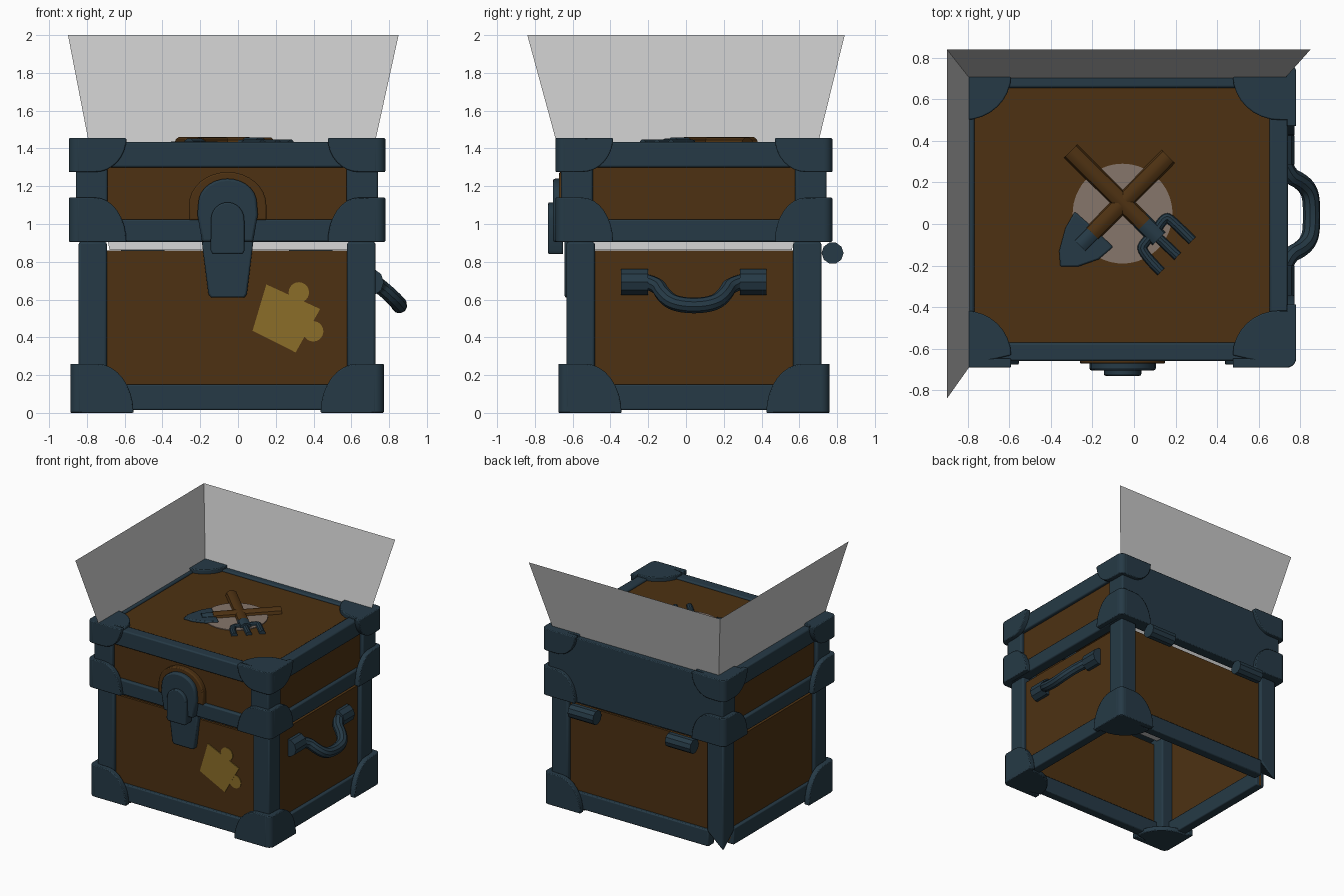
import bpy, bmesh, math
from mathutils import Vector

if "Cube" in bpy.data.objects:
    bpy.data.objects.remove(bpy.data.objects["Cube"])

CX, CY = -0.058, 0.042      # chest centre


def material(name, rgb):
    m = bpy.data.materials.new(name)
    m.diffuse_color = (*rgb, 1)
    m.use_nodes = True
    m.node_tree.nodes["Principled BSDF"].inputs["Base Color"].default_value = m.diffuse_color
    return m


WOOD = material("brown wood", (0.075, 0.031, 0.006))
METAL = material("dark blue metal", (0.019, 0.042, 0.061))
GOLD = material("dull gold", (0.26, 0.155, 0.022))
GLOW = material("pale glow", (0.58, 0.58, 0.58))
DISC = material("dusty disc", (0.24, 0.18, 0.145))


def finish(name, bm, mat, bevel=0):
    bmesh.ops.recalc_face_normals(bm, faces=bm.faces)
    me = bpy.data.meshes.new(name)
    bm.to_mesh(me)
    bm.free()
    me.materials.append(mat)
    ob = bpy.data.objects.new(name, me)
    bpy.context.collection.objects.link(ob)
    if bevel:
        b = ob.modifiers.new("bevel", 'BEVEL')
        b.width, b.segments, b.limit_method = bevel, 2, 'ANGLE'
    return ob


def add_prism(bm, pts, depth):
    face = bm.faces.new([bm.verts.new(p) for p in pts])
    out = bmesh.ops.extrude_face_region(bm, geom=[face])
    moved = [v for v in out["geom"] if isinstance(v, bmesh.types.BMVert)]
    bmesh.ops.translate(bm, verts=moved, vec=Vector(depth))


def prism(name, pts, depth, mat, bevel=0):
    bm = bmesh.new()
    add_prism(bm, pts, depth)
    return finish(name, bm, mat, bevel)


def box(name, x, y, z, mat, bevel=0):
    (x0, x1), (y0, y1) = sorted(x), sorted(y)
    pts = [(x0, y0, z[0]), (x1, y0, z[0]), (x1, y1, z[0]), (x0, y1, z[0])]
    return prism(name, pts, (0, 0, z[1] - z[0]), mat, bevel)


def tube(name, pts, radius, mat, flat=1.0, kind='NURBS'):
    cu = bpy.data.curves.new(name, 'CURVE')
    cu.dimensions, cu.bevel_depth, cu.bevel_resolution = '3D', radius, 3
    cu.use_fill_caps = True
    sp = cu.splines.new(kind)
    sp.points.add(len(pts) - 1)
    for p, co in zip(sp.points, pts):
        p.co = (co[0], co[1], co[2] / flat, 1)
    if kind == 'NURBS':
        sp.use_endpoint_u, sp.order_u, sp.resolution_u = True, 3, 6
    tmp = bpy.data.objects.new(name, cu)
    bpy.context.collection.objects.link(tmp)
    bpy.context.view_layer.update()
    me = bpy.data.meshes.new_from_object(tmp.evaluated_get(bpy.context.evaluated_depsgraph_get()))
    bpy.data.objects.remove(tmp)
    for v in me.vertices:
        v.co.z *= flat
    me.materials.clear()
    me.materials.append(mat)
    ob = bpy.data.objects.new(name, me)
    bpy.context.collection.objects.link(ob)
    return ob


def arc(cx, cy, rx, ry, a0, a1, n):
    return [(cx + rx * math.cos(math.radians(a0 + (a1 - a0) * i / n)),
             cy + ry * math.sin(math.radians(a0 + (a1 - a0) * i / n))) for i in range(n + 1)]


def guard(name, sx, sy, hx, hy, z, up, w, h, s, cap):
    """Corner cap: two side plates with curved edges, a round corner, an end plate."""
    r = 0.045
    ox, oy = CX + sx * hx, CY + sy * hy
    side = [(r, 0)] + arc(s, 0, w - s, h, 0, 90, 8) + [(r, h)]
    bm = bmesh.new()
    add_prism(bm, [(ox - sx * u, oy, z + up * v) for u, v in side], (0, -sy * r, 0))
    add_prism(bm, [(ox, oy - sy * u, z + up * v) for u, v in side], (-sx * r, 0, 0))
    ring = arc(r, r, r, r, 0, 345, 23)
    add_prism(bm, [(ox - sx * u, oy - sy * v, z) for u, v in ring], (0, 0, up * h))
    if cap:
        flat = arc(r, r, r, r, 180, 270, 5) + arc(0.08, 0.06, w - 0.08, w - 0.09, 0, 90, 8) + [(0, w - 0.03)]
        add_prism(bm, [(ox - sx * u, oy - sy * v, z) for u, v in flat], (0, 0, up * 0.04))
    finish(name, bm, METAL, 0.006)


# Lower body frame and guards
HX, HY, LX, LY = 0.786, 0.675, 0.80, 0.703
for sx in (-1, 1):
    for sy in (-1, 1):
        ox, oy = CX + sx * HX, CY + sy * HY
        post = box("body_post", (ox, ox - sx * 0.15), (oy, oy - sy * 0.15), (0.012, 0.905), METAL, 0.012)
        if (sx, sy) == (-1, 1):     # bare corner, mitred at the foot
            for v in post.data.vertices:
                if v.co.z < 0.1 and (abs(v.co.x - ox) > 0.01 or abs(v.co.y - oy) > 0.01):
                    v.co.z += 0.13
        else:
            guard("body_guard", sx, sy, 0.83, 0.718, 0, 1, 0.335, 0.26, 0.14, True)
        ox, oy = CX + sx * LX, CY + sy * LY
        box("lid_post", (ox, ox - sx * 0.168), (oy, oy - sy * 0.168), (0.905, 1.40), METAL, 0.012)
        guard("lid_lower_guard", sx, sy, 0.838, 0.733, 0.905, 1, 0.305, 0.235, 0.14, False)
        guard("lid_upper_guard", sx, sy, 0.838, 0.733, 1.455, -1, 0.305, 0.18, 0.14, True)

# Rails and wooden panels on each side
for s in (-1, 1):
    fy, fx = CY + s * HY, CX + s * HX
    xs, ys = (CX - HX + 0.14, CX + HX - 0.14), (CY - HY + 0.14, CY + HY - 0.14)
    box("body_rail", xs, (fy - s * 0.003, fy - s * 0.08), (0.015, 0.15), METAL, 0.008)
    box("body_rail", (fx - s * 0.003, fx - s * 0.08), ys, (0.015, 0.15), METAL, 0.008)
    box("body_panel", xs, (fy - s * 0.03, fy - s * 0.05), (0.02, 0.86), WOOD)
    box("body_panel", (fx - s * 0.03, fx - s * 0.05), ys, (0.02, 0.86), WOOD)
    fy, fx = CY + s * LY, CX + s * LX
    xs, ys = (CX - LX + 0.04, CX + LX - 0.04), (CY - LY + 0.04, CY + LY - 0.04)
    for z in ((0.905, 1.025), (1.30, 1.435)):
        box("lid_rail", xs, (fy - s * 0.002, fy - s * 0.09), z, METAL, 0.01)
        box("lid_rail", (fx - s * 0.002, fx - s * 0.09), ys, z, METAL, 0.01)
    box("lid_panel", (fx - s * 0.03, fx - s * 0.05), ys, (0.95, 1.35), WOOD)
box("lid_front_panel", xs, (CY - LY + 0.03, CY - LY + 0.05), (0.95, 1.35), WOOD)
box("lid_back_plate", xs, (CY + LY, CY + LY - 0.04), (0.905, 1.435), METAL, 0.006)
box("lid_top_panel", (-0.80, 0.69), (-0.59, 0.68), (1.39, 1.42), WOOD)

# Light sheets rising out of the chest
bm = bmesh.new()
low = [bm.verts.new(p) for p in ((-0.68, -0.53, 0.862), (-0.68, 0.56, 0.862), (0.60, 0.56, 0.862), (0.60, -0.53, 0.862))]
high = [bm.verts.new(p) for p in ((-0.90, -0.84, 2), (-0.90, 0.84, 2), (0.85, 0.84, 2))]
bm.faces.new(low)
for i in range(2):
    bm.faces.new((low[i], low[i + 1], high[i + 1], high[i]))
finish("light_sheets", bm, GLOW)

# Latch: wooden arch, lid plate, raised tongue, lower plate
LXC = -0.055


def front(pts, y):
    return [(x, y, z) for x, z in pts]


arch = [(LXC + 0.205, 1.02)] + arc(LXC, 1.10, 0.205, 0.175, 0, 180, 16) + [(LXC - 0.205, 1.02)]
prism("latch_arch", front(arch, -0.672), (0, 0.06, 0), WOOD, 0.008)
plate = [(LXC + 0.135, 0.905), (LXC + 0.16, 1.05)] + arc(LXC, 1.11, 0.155, 0.13, 0, 180, 14) \
    + [(LXC - 0.16, 1.05), (LXC - 0.135, 0.905)]
prism("latch_plate", front(plate, -0.705), (0, 0.08, 0), METAL, 0.012)
tongue = [(LXC + 0.08, 0.84), (LXC + 0.09, 0.86)] + arc(LXC, 1.025, 0.088, 0.09, 0, 180, 12) \
    + [(LXC - 0.09, 0.86), (LXC - 0.08, 0.84)]
prism("latch_tongue", front(tongue, -0.73), (0, 0.08, 0), METAL, 0.008)
hasp = [(LXC + 0.09, 0.61), (LXC + 0.102, 0.63), (LXC + 0.138, 0.92),
        (LXC - 0.138, 0.92), (LXC - 0.102, 0.63), (LXC - 0.09, 0.61)]
prism("latch_lower_plate", front(hasp, -0.642), (0, 0.05, 0), METAL, 0.01)

# Puzzle piece on the front panel
py = CY - HY + 0.024
piece = bmesh.new()
add_prism(piece, front([(0.15, 0.68), (0.435, 0.55), (0.305, 0.32), (0.077, 0.435)], py), (0, 0.008, 0))
for kx, kz in ((0.322, 0.638), (0.398, 0.432)):
    add_prism(piece, front(arc(kx, kz, 0.054, 0.054, 0, 345, 23), py + 0.0005), (0, 0.007, 0))
finish("puzzle_piece", piece, GOLD)

# Side handle
for y0, y1 in ((-0.345, -0.2), (0.285, 0.425)):
    tube("handle_mount", [(0.70, y0, 0.692), (0.70, y1, 0.692)], 0.072, METAL, kind='POLY')
half = [(0.715, -0.22, 0.695), (0.74, -0.15, 0.68), (0.80, -0.125, 0.63), (0.85, -0.07, 0.58)]
bail = half + [(0.855, 0.042, 0.565)] + [(x, 0.084 - y, z) for x, y, z in reversed(half)]
tube("handle_bail", bail, 0.042, METAL)

# Hinges
for x0, x1 in ((-0.62, -0.39), (0.27, 0.50)):
    tube("hinge", [(x0, 0.776, 0.846), (x1, 0.776, 0.846)], 0.058, METAL, kind='POLY')

# Lid emblem: disc with crossed spade and fork
prism("emblem_disc", [(x, y, 1.42) for x, y in arc(-0.055, 0.05, 0.24, 0.24, 0, 354, 59)], (0, 0, 0.006), DISC)
tube("spade_handle", [(0.165, 0.325, 1.42), (-0.20, -0.045, 1.42)], 0.045, WOOD, 0.9, 'POLY')
tube("fork_handle", [(-0.305, 0.35, 1.422), (0.05, 0.0, 1.422)], 0.045, WOOD, 0.9, 'POLY')
blade = [(-0.285, 0.06), (-0.20, -0.015), (-0.10, -0.11), (-0.17, -0.17), (-0.27, -0.205),
         (-0.355, -0.205), (-0.36, -0.13), (-0.33, -0.02)]
prism("spade_blade", [(x, y, 1.415) for x, y in blade], (0, 0, 0.022), METAL, 0.008)
tube("spade_socket", [(-0.14, 0.015, 1.42), (-0.26, -0.105, 1.42)], 0.042, METAL, 0.8, 'POLY')
tube("fork_neck", [(0.03, 0.02, 1.422), (0.12, -0.07, 1.422)], 0.046, METAL, 0.85, 'POLY')
tube("fork_outer_tines", [(0.13, -0.23, 1.424), (0.03, -0.13, 1.424), (0.05, -0.09, 1.424),
                          (0.10, -0.04, 1.424), (0.15, 0.035, 1.424), (0.18, 0.02, 1.424),
                          (0.28, -0.08, 1.424)], 0.024, METAL)
tube("fork_middle_tine", [(0.10, -0.05, 1.424), (0.21, -0.155, 1.424)], 0.024, METAL, kind='POLY')

# Smooth curved surfaces, keep edges sharp
for ob in bpy.context.scene.objects:
    ob.select_set(ob.type == 'MESH')
    bpy.context.view_layer.objects.active = ob
bpy.ops.object.shade_smooth_by_angle(angle=math.radians(35))
